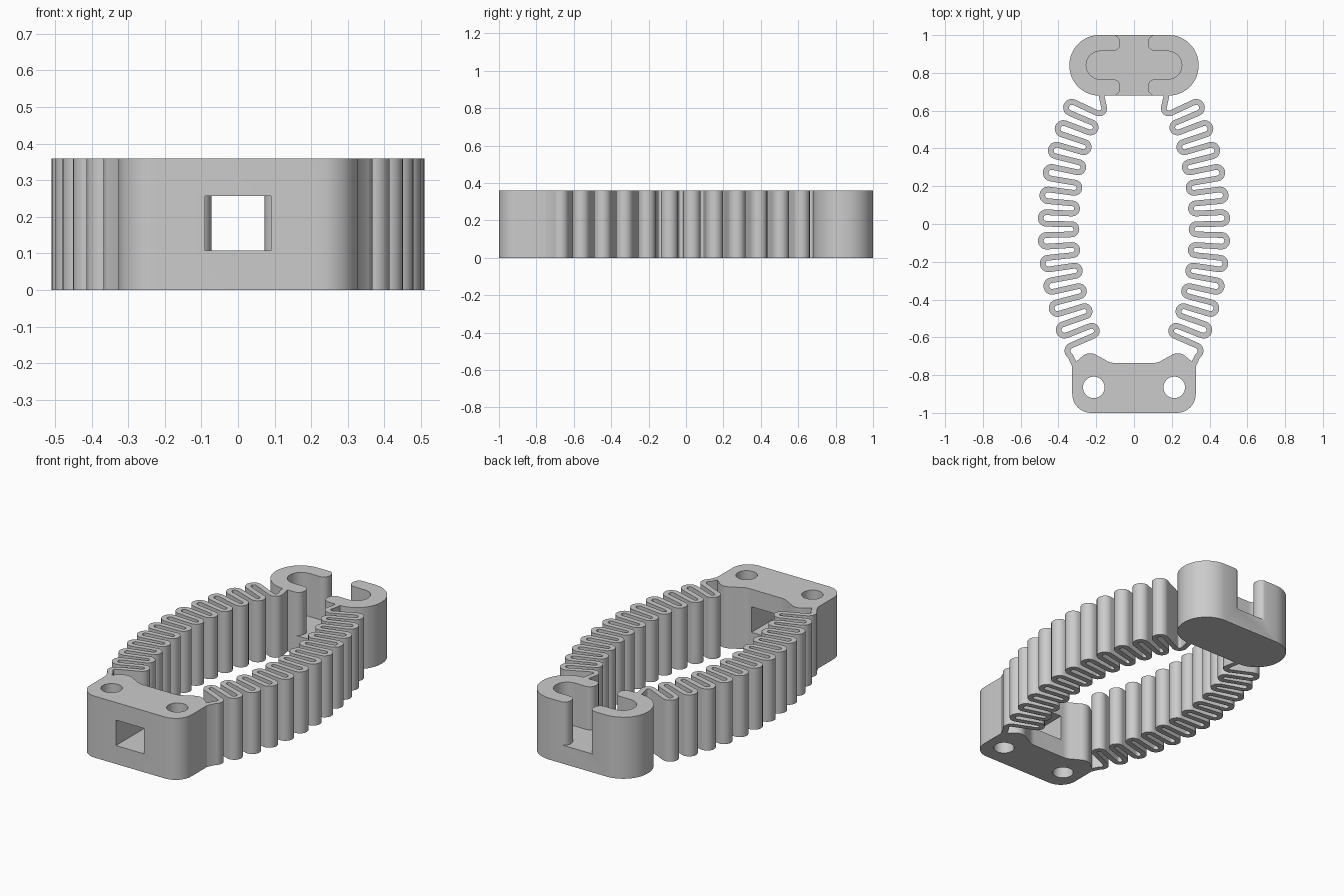
import bpy
import bmesh
import math
from mathutils import Vector

if "Cube" in bpy.data.objects:
    bpy.data.objects.remove(bpy.data.objects["Cube"], do_unlink=True)

HEIGHT = 0.36
FLOOR = 0.108

grey = bpy.data.materials.new("plain_grey")
grey.use_nodes = True
grey.diffuse_color = (0.6, 0.6, 0.6, 1)
grey.node_tree.nodes["Principled BSDF"].inputs["Base Color"].default_value = (0.6, 0.6, 0.6, 1)


def fillet(corners, steps=10):
    """Round each (x, y, radius) corner of a closed outline."""
    out = []
    count = len(corners)
    for i, (x, y, r) in enumerate(corners):
        p = Vector((x, y))
        if r == 0:
            out.append(p)
            continue
        u = (Vector(corners[i - 1][:2]) - p).normalized()
        v = (Vector(corners[(i + 1) % count][:2]) - p).normalized()
        half = u.angle(v) / 2
        reach = r / math.tan(half)
        centre = p + (u + v).normalized() * (r / math.sin(half))
        start, end = p + u * reach - centre, p + v * reach - centre
        a = math.atan2(start.y, start.x)
        turn = math.atan2(start.x * end.y - start.y * end.x, start.dot(end))
        for k in range(steps + 1):
            t = a + turn * k / steps
            out.append(centre + r * Vector((math.cos(t), math.sin(t))))
    return out


def mirrored(half):
    """Close a right-hand outline with its mirror image."""
    return half + [(-x, y, r) for x, y, r in reversed(half)]


def make_object(name, bm):
    bmesh.ops.recalc_face_normals(bm, faces=bm.faces)
    mesh = bpy.data.meshes.new(name)
    bm.to_mesh(mesh)
    bm.free()
    mesh.materials.append(grey)
    obj = bpy.data.objects.new(name, mesh)
    bpy.context.collection.objects.link(obj)
    return obj


def activate(obj):
    bpy.ops.object.select_all(action='DESELECT')
    obj.select_set(True)
    bpy.context.view_layer.objects.active = obj


def smooth(obj):
    activate(obj)
    bpy.ops.object.shade_smooth_by_angle(angle=math.radians(35))


def prism(name, outline, z0, z1):
    bm = bmesh.new()
    face = bm.faces.new([bm.verts.new((p[0], p[1], z0)) for p in outline])
    top = bmesh.ops.extrude_face_region(bm, geom=[face])["geom"]
    verts = [g for g in top if isinstance(g, bmesh.types.BMVert)]
    bmesh.ops.translate(bm, verts=verts, vec=(0, 0, z1 - z0))
    return make_object(name, bm)


def cut(obj, cutter):
    cutter.hide_render = True
    activate(obj)
    mod = obj.modifiers.new("cut", 'BOOLEAN')
    mod.operation = 'DIFFERENCE'
    mod.solver = 'EXACT'
    mod.object = cutter
    bpy.ops.object.modifier_apply(modifier=mod.name)
    bpy.data.objects.remove(cutter, do_unlink=True)


def circle(x, y, r, n=40):
    return [(x + r * math.cos(math.tau * k / n), y + r * math.sin(math.tau * k / n))
            for k in range(n)]


# Front block with two pin holes and a square window
front_block = prism("front_block", fillet(mirrored([
    (0.327, -1.0, 0.1), (0.327, -0.745, 0.02),
    (0.238, -0.672, 0.06), (0.125, -0.735, 0.08)])), 0, HEIGHT)
for side in (1, -1):
    cut(front_block, prism("pin_hole", circle(side * 0.213, -0.865, 0.057), -0.1, 0.5))
window = [(-0.09, -1.1), (0.09, -1.1), (0.09, -0.6), (-0.09, -0.6)]
cut(front_block, prism("window", window, FLOOR, 0.257))
smooth(front_block)

# Back block with a keyed slot, open at the top and both ends
back_block = prism("back_block", fillet(mirrored([
    (0.342, 0.68, 0.158), (0.342, 1.0, 0.158)]), 16), 0, HEIGHT)
slot = mirrored([
    (0.13, 0.6, 0), (0.13, 0.679, 0), (0.073, 0.679, 0.04),
    (0.073, 0.767, 0.04), (0.253, 0.767, 0.073), (0.253, 0.915, 0.073),
    (0.073, 0.915, 0.04), (0.073, 1.001, 0.04), (0.13, 1.001, 0), (0.13, 1.1, 0)])
cut(back_block, prism("slot", fillet(slot), FLOOR, 0.5))
smooth(back_block)

# Serpentine spring bands bowed between the blocks
THICK = 0.03
TURNS = 24
STEP = math.radians(2.21)
FIRST = math.radians(26.2)
BOW_CENTRE = Vector((-1.1, -0.02))


def spring_path():
    path = [Vector((0.172, 0.72)), Vector((0.17, 0.67))]
    for j in range(TURNS):
        a = FIRST - STEP * j
        outward = 1 if j % 2 else -1
        tip = (1.61 if j % 2 else 1.39) - outward * THICK / 2
        w = tip * STEP / 2
        radial = Vector((math.cos(a), math.sin(a)))
        along = Vector((math.sin(a), -math.cos(a)))
        centre = BOW_CENTRE + radial * (tip - outward * w)
        first = 3 if j == 0 else 0
        last = 7 if j == TURNS - 1 else 10
        for k in range(first, last + 1):
            t = math.pi * k / 10
            path.append(centre + w * (radial * outward * math.sin(t) - along * math.cos(t)))
    path.append(Vector((0.305, -0.765)))
    return path


def ribbon(name, path):
    bm = bmesh.new()
    rings = []
    for i, p in enumerate(path):
        d0 = (p - path[i - 1]).normalized() if i else (path[1] - p).normalized()
        d1 = (path[i + 1] - p).normalized() if i + 1 < len(path) else d0
        d = (d0 + d1).normalized()
        off = Vector((-d.y, d.x)) * (THICK / 2 / d.dot(d0))
        a, b = p + off, p - off
        rings.append([bm.verts.new((q.x, q.y, z)) for q, z in
                      ((a, 0), (b, 0), (b, HEIGHT), (a, HEIGHT))])
    for r0, r1 in zip(rings, rings[1:]):
        for k in range(4):
            n = (k + 1) % 4
            bm.faces.new((r0[k], r0[n], r1[n], r1[k]))
    bm.faces.new(rings[0])
    bm.faces.new(rings[-1])
    return make_object(name, bm)


for name, side in (("left_spring", 1), ("right_spring", -1)):
    smooth(ribbon(name, [Vector((p.x * side, p.y)) for p in spring_path()]))
